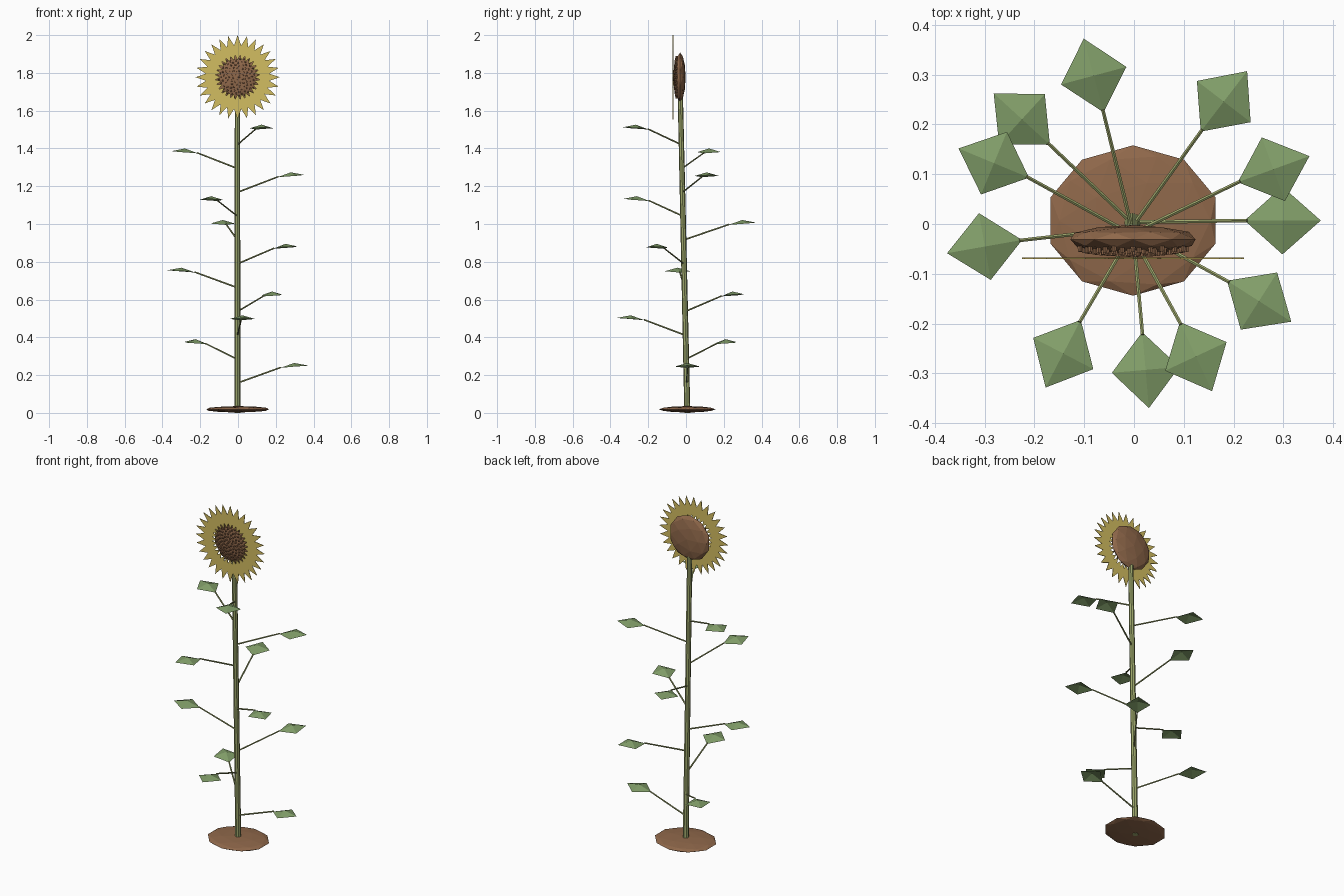
import bpy, bmesh, math
from mathutils import Vector, Matrix

cube = bpy.data.objects.get("Cube")
if cube:
    bpy.data.objects.remove(cube)


def material(name, rgb):
    m = bpy.data.materials.new(name)
    m.use_nodes = True
    m.diffuse_color = (*rgb, 1)
    bsdf = next(n for n in m.node_tree.nodes if n.type == 'BSDF_PRINCIPLED')
    bsdf.inputs["Base Color"].default_value = (*rgb, 1)
    return m


BROWN = material("earth brown", (0.28, 0.14, 0.07))
YELLOW = material("petal yellow", (0.65, 0.51, 0.12))
LEAF = material("leaf green", (0.22, 0.34, 0.14))
STEM = material("stem green", (0.34, 0.39, 0.15))


def finish(name, bm, mat):
    mesh = bpy.data.meshes.new(name)
    bm.to_mesh(mesh)
    bm.free()
    mesh.materials.append(mat)
    obj = bpy.data.objects.new(name, mesh)
    bpy.context.collection.objects.link(obj)
    return obj


def add_rod(bm, start, end, r1, r2, sides):
    d = end - start
    mat = Matrix.Translation((start + end) / 2) @ d.to_track_quat('Z', 'Y').to_matrix().to_4x4()
    bmesh.ops.create_cone(bm, cap_ends=True, segments=sides, radius1=r1,
                          radius2=r2, depth=d.length, matrix=mat)


def add_ball(bm, centre, size, turn=Matrix()):
    mat = Matrix.Translation(centre) @ turn @ Matrix.Diagonal((*size, 1))
    bmesh.ops.create_icosphere(bm, subdivisions=2, radius=1, matrix=mat)


GOLDEN = math.radians(137.5)
AXIS = Vector((-0.003, 0.007, 0))
STEM_TOP = Vector((-0.003, -0.03, 1.68))
HEAD = Vector((-0.002, -0.031, 1.777))

# Soil mound: flattened faceted ball
bm = bmesh.new()
add_ball(bm, (-0.002, 0.007, 0.019), (0.174, 0.151, 0.017))
finish("soil_mound", bm, BROWN)

# Main stem, leaning slightly forward
bm = bmesh.new()
add_rod(bm, AXIS, STEM_TOP, 0.016, 0.014, 8)
finish("stem", bm, STEM)

# Leaves spiral up the stem, each a shallow four-sided fan on a thin stalk
for i in range(11):
    a = i * GOLDEN
    out = Vector((math.cos(a), math.sin(a), 0))
    side = Vector((-out.y, out.x, 0))
    height = 0.158 + 0.1262 * i
    root = AXIS.lerp(STEM_TOP, height / STEM_TOP.z)

    def at(r, s, h):
        return AXIS + out * r + side * s + Vector((0, 0, height + h))

    bm = bmesh.new()
    add_rod(bm, root, at(0.23, 0, 0.083), 0.0045, 0.004, 6)
    finish(f"leaf_stalk_{i + 1}", bm, STEM)

    bm = bmesh.new()
    rim = [bm.verts.new(at(*p)) for p in
           ((0.225, 0, 0.08), (0.301, -0.068, 0.087), (0.378, 0, 0.092), (0.301, 0.068, 0.087))]
    peak = bm.verts.new(at(0.301, 0, 0.106))
    for k in range(4):
        bm.faces.new((rim[k], rim[(k + 1) % 4], peak))
    finish(f"leaf_{i + 1}", bm, LEAF)

# Flower head: flattened faceted ball facing forward
bm = bmesh.new()
add_ball(bm, HEAD, (0.132, 0.131, 0.029), Matrix.Rotation(math.pi / 2, 4, 'X'))
finish("flower_head", bm, BROWN)

# Seeds: blunt pegs in a sunflower spiral over the front of the head
bm = bmesh.new()
COUNT = 120
for i in range(COUNT):
    r = 0.112 * math.sqrt((i + 0.5) / COUNT)
    a = i * GOLDEN
    base = HEAD + Vector((r * math.cos(a), -0.024 * math.sqrt(1 - (r / 0.132) ** 2), r * math.sin(a)))
    add_rod(bm, base, base + Vector((0, -0.011, 0)), 0.0055, 0.0045, 6)
finish("seeds", bm, BROWN)

# Petal ring: thin sheet with pointed outer tips and a toothed inner edge
bm = bmesh.new()
PETALS = 28
inner, outer = [], []
for k in range(PETALS * 2):
    a = math.pi / 2 + math.pi * k / PETALS
    tip = k % 2 == 0
    d = Vector((math.cos(a), 0, math.sin(a)))
    centre = Vector((HEAD.x, -0.069, HEAD.z))
    inner.append(bm.verts.new(centre + d * (0.09 if tip else 0.118)))
    outer.append(bm.verts.new(centre + d * (0.223 if tip else 0.169)))
for k in range(PETALS * 2):
    n = (k + 1) % (PETALS * 2)
    bm.faces.new((inner[k], inner[n], outer[n], outer[k]))
petals = finish("petals", bm, YELLOW)
thickness = petals.modifiers.new("thickness", 'SOLIDIFY')
thickness.thickness = 0.003
thickness.offset = 0
